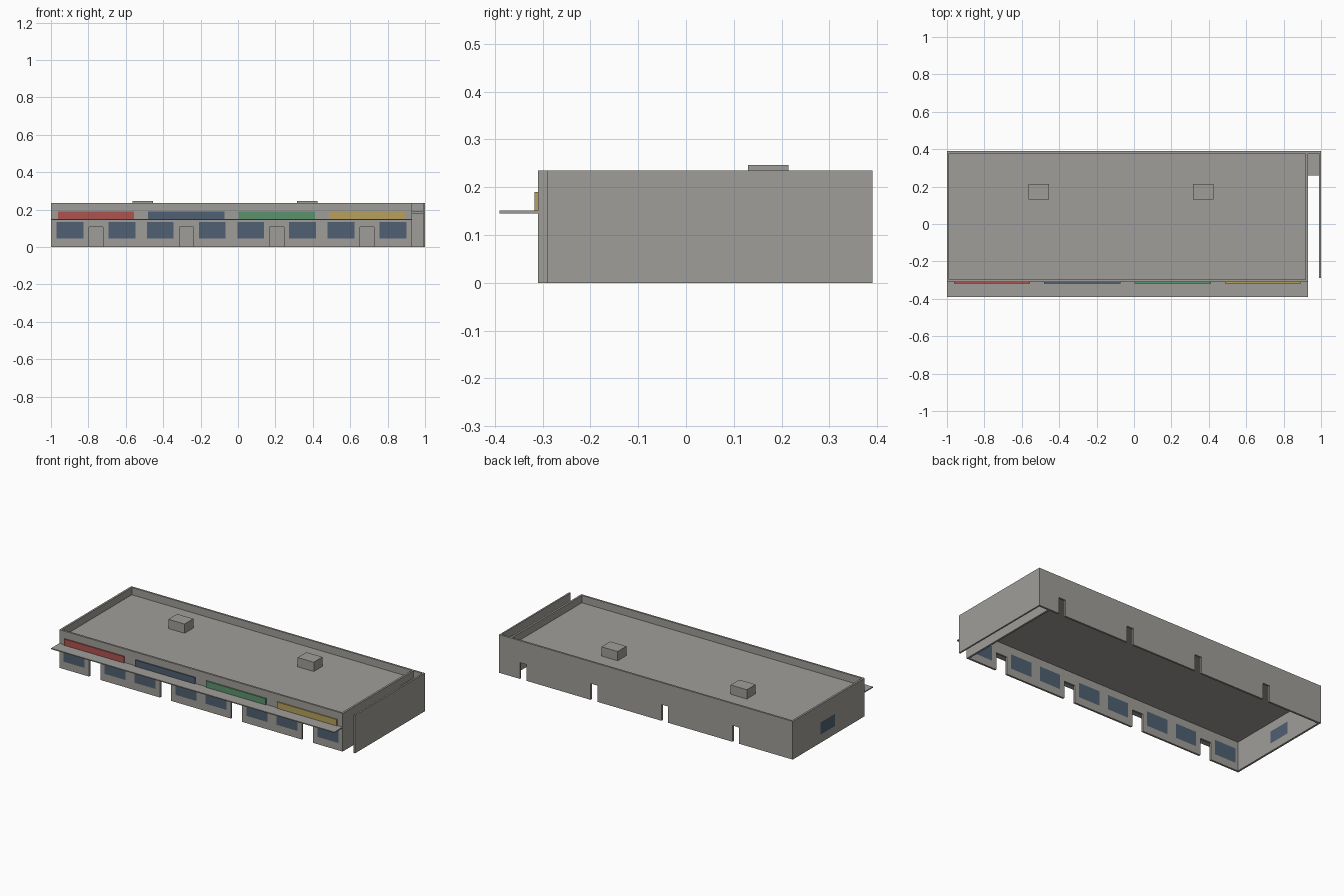
import bpy
import bmesh

if "Cube" in bpy.data.objects:
    bpy.data.objects.remove(bpy.data.objects["Cube"], do_unlink=True)


def srgb(c):
    c /= 255
    return c / 12.92 if c <= 0.04045 else ((c + 0.055) / 1.055) ** 2.4


def material(name, r, g, b):
    m = bpy.data.materials.new(name)
    m.use_nodes = True
    color = (srgb(r), srgb(g), srgb(b), 1)
    m.diffuse_color = color
    m.node_tree.nodes["Principled BSDF"].inputs["Base Color"].default_value = color
    return m


grey = material("concrete_grey", 160, 158, 153)
blue = material("slate_blue", 80, 96, 114)
red = material("sign_red", 174, 84, 78)
green = material("sign_green", 92, 146, 109)
yellow = material("sign_yellow", 183, 161, 92)


def boxes(name, mat, spans):
    """One object made of boxes, each given as ((x0, x1), (y0, y1), (z0, z1))."""
    bm = bmesh.new()
    for span in spans:
        made = bmesh.ops.create_cube(bm, size=1)["verts"]
        for v in made:
            v.co = [lo + (c + 0.5) * (hi - lo) for c, (lo, hi) in zip(v.co, span)]
    mesh = bpy.data.meshes.new(name)
    bm.to_mesh(mesh)
    bm.free()
    mesh.materials.append(mat)
    obj = bpy.data.objects.new(name, mesh)
    bpy.context.collection.objects.link(obj)
    return obj


def cut(wall, spans):
    """Cut box-shaped openings out of a wall."""
    cutter = boxes(wall.name + "_cutter", grey, spans)
    cutter.hide_render = True
    mod = wall.modifiers.new("openings", "BOOLEAN")
    mod.operation = "DIFFERENCE"
    mod.solver = "EXACT"
    mod.object = cutter
    bpy.context.view_layer.objects.active = wall
    bpy.ops.object.modifier_apply(modifier=mod.name)
    bpy.data.objects.remove(cutter, do_unlink=True)


# Main dimensions
LEFT, RIGHT, FRONT, BACK = -1.0, 0.93, -0.31, 0.39
T, TOP = 0.012, 0.235
ROOF = (0.18, 0.19)
PITCH = 0.483
units = [-0.97 + PITCH * i for i in range(4)]
height = (0, TOP)
inner_y = (FRONT + T, BACK - T)
through_front = (FRONT - 0.05, FRONT + 0.05)
through_back = (BACK - 0.05, BACK + 0.05)

# Outer walls
front_wall = boxes("front_wall", grey, [((LEFT, RIGHT), (FRONT, FRONT + T), height)])
back_wall = boxes("back_wall", grey, [((LEFT, 1), (BACK - T, BACK), height)])
end_wall = boxes("end_wall", grey, [((LEFT, LEFT + T), inner_y, height)])
boxes("inner_end_wall", grey, [((RIGHT - T, RIGHT), inner_y, height)])
boxes("side_screen_wall", grey, [((0.99, 1), (-0.29, BACK - T), height)])

# Shop windows and doors, two windows around each door
win_z = (0.045, 0.135)
window_x = [(u + d, u + d + 0.143) for u in units for d in (0, 0.278)]
doors = [((u + 0.173, u + 0.249), through_front, (-0.05, 0.107)) for u in units]
cut(front_wall, doors + [(x, through_front, win_z) for x in window_x])
boxes("shop_windows", blue, [(x, (FRONT, FRONT + T), win_z) for x in window_x])

# Rear doors
cut(back_wall, [((x, x + 0.045), through_back, (-0.05, 0.1))
                for x in (u + 0.335 for u in units)])

# End window
end_y, end_z = (-0.02, 0.12), (0.05, 0.125)
cut(end_wall, [((LEFT - 0.05, LEFT + 0.05), end_y, end_z)])
boxes("end_window", blue, [((LEFT, LEFT + T), end_y, end_z)])

# Roof slab, side passage roof and rooftop units
boxes("roof", grey, [((LEFT + T, RIGHT - T), inner_y, ROOF)])
boxes("passage_roof", grey, [((RIGHT, 0.99), (0.26, BACK - T), ROOF)])
boxes("rooftop_units", grey, [((x, x + 0.11), (0.13, 0.215), (ROOF[1], 0.247))
                              for x in (-0.565, 0.315)])

# Canopy and coloured sign boards
boxes("canopy", grey, [((LEFT, RIGHT), (-0.39, FRONT), (0.145, 0.151))])
for u, mat in zip(units, (red, blue, green, yellow)):
    boxes(mat.name + "_board", mat,
          [((u + 0.007, u + 0.415), (FRONT - 0.007, FRONT), (0.151, 0.19))])
